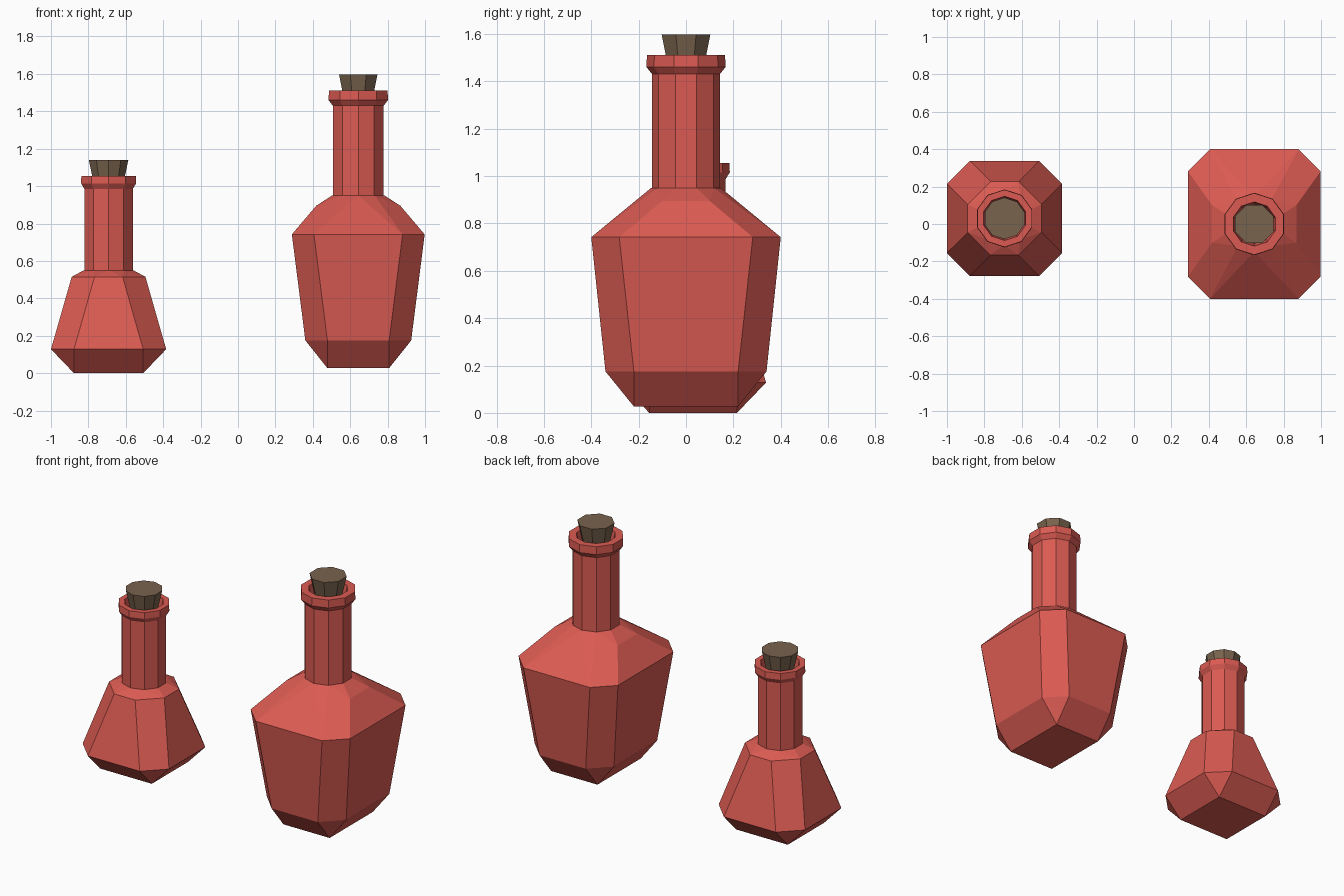
import bpy, bmesh
from math import cos, sin, pi, radians

if "Cube" in bpy.data.objects:
    bpy.data.objects.remove(bpy.data.objects["Cube"])


def material(name, rgb):
    m = bpy.data.materials.new(name)
    m.diffuse_color = (*rgb, 1)
    m.use_nodes = True
    m.node_tree.nodes["Principled BSDF"].inputs["Base Color"].default_value = m.diffuse_color
    return m


RED = material("red_glass", (0.71, 0.105, 0.085))
CORK = material("cork", (0.19, 0.125, 0.075))


def finish(bm, name, loc, mat):
    bmesh.ops.recalc_face_normals(bm, faces=bm.faces)
    me = bpy.data.meshes.new(name)
    bm.to_mesh(me)
    bm.free()
    me.materials.append(mat)
    ob = bpy.data.objects.new(name, me)
    ob.location = loc
    bpy.context.collection.objects.link(ob)


def circle(r, z, n):
    # half-step turn puts a flat side towards the front for n = 8
    return [(r * cos(2 * pi * (i + .5) / n), r * sin(2 * pi * (i + .5) / n), z) for i in range(n)]


def lathe(name, loc, profile, n, mat):
    bm = bmesh.new()
    rings = [[bm.verts.new(p) for p in circle(r, z, n)] for r, z in profile]
    for a, b in zip(rings, rings[1:]):
        for i in range(n):
            j = (i + 1) % n
            bm.faces.new((a[i], a[j], b[j], b[i]))
    bm.faces.new(rings[0])
    bm.faces.new(rings[-1])
    finish(bm, name, loc, mat)


def faceted_body(name, loc, rings, neck_r, neck_z, n):
    # convex hull over chamfered rectangles: half sizes hx, hy and flat halves fx, fy
    bm = bmesh.new()
    pts = set(circle(neck_r, neck_z, n))
    for z, hx, hy, fx, fy in rings:
        for sx in (-1, 1):
            for sy in (-1, 1):
                pts |= {(sx * hx, sy * fy, z), (sx * fx, sy * hy, z)}
    for p in sorted(pts):
        bm.verts.new(p)
    bmesh.ops.convex_hull(bm, input=bm.verts)
    bmesh.ops.dissolve_limit(bm, angle_limit=radians(2), verts=bm.verts, edges=bm.edges)
    finish(bm, name, loc, RED)


def bottle(size, loc, rings, neck, lip, top, n):
    r, z0 = neck
    lip_r, z1, z2 = lip
    faceted_body(size + "_bottle_body", loc, rings, r + .004, z0, n)
    # neck with flared lip and hollow mouth
    lathe(size + "_bottle_neck", loc,
          [(r, z0 - .01), (r, z1 - .03), (lip_r, z1), (lip_r - .002, z2),
           (.118, z2), (.105, z2 - .08)], n, RED)
    # tapered stopper
    lathe(size + "_bottle_stopper", loc,
          [(.075, z2 - .08), (.111, top)], 8 if size == "large" else 10, CORK)


bottle("small", (-.692, .03, 0),
       [(0, .185, .185, .185, .185), (.128, .308, .308, .185, .185),
        (.515, .197, .197, .075, .075)],
       (.136, .55), (.155, 1.015, 1.055), 1.14, 10)

bottle("large", (.643, 0, 0),
       [(.027, .165, .22, .165, .22), (.175, .283, .34, .165, .22),
        (.742, .355, .4, .237, .282), (.895, .225, .2, .09, .1)],
       (.143, .95), (.167, 1.46, 1.51), 1.597, 10)
